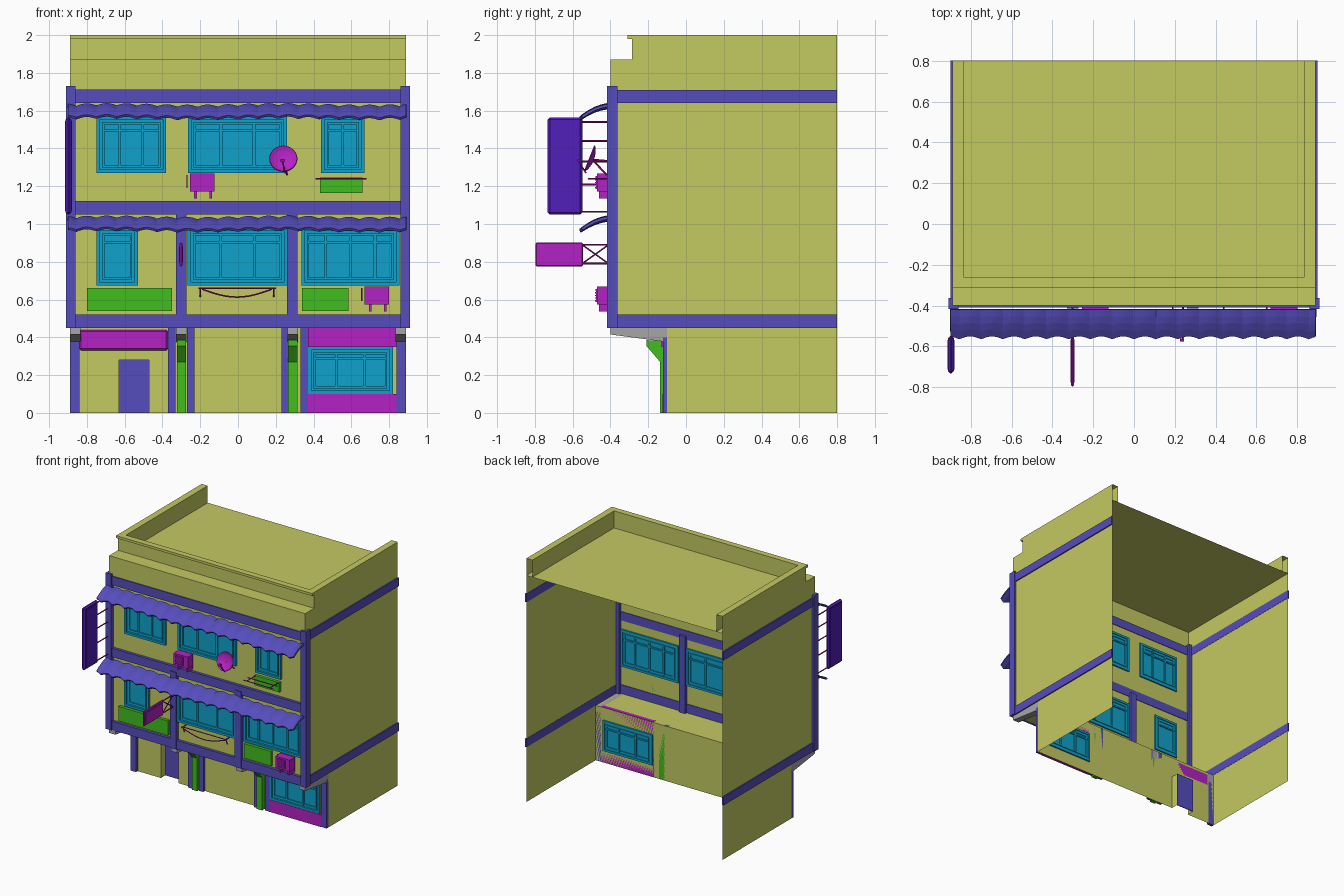
import bpy, bmesh, math
from mathutils import Vector

old = bpy.data.objects.get("Cube")
if old:
    bpy.data.objects.remove(old, do_unlink=True)


def material(name, r, g, b):
    m = bpy.data.materials.new(name)
    m.use_nodes = True
    color = (r, g, b, 1)
    m.diffuse_color = color
    m.node_tree.nodes["Principled BSDF"].inputs["Base Color"].default_value = color
    return m


wall_yellow = material("wall yellow", .55, .585, .12)
trim_blue = material("trim blue", .093, .075, .51)
window_cyan = material("window cyan", .005, .365, .6)
panel_green = material("panel green", .054, .51, .013)
magenta = material("magenta", .456, .016, .55)
rail_plum = material("rail plum", .33, .007, .25)
sign_purple = material("sign purple", .083, .013, .48)
bracket_grey = material("bracket grey", .38, .38, .38)


class Part:
    """Collects simple solids in one mesh and turns them into an object."""

    def __init__(self):
        self.bm = bmesh.new()

    def face(self, *points):
        self.bm.faces.new([self.bm.verts.new(p) for p in points])

    def box(self, x0, x1, y0, y1, z0, z1):
        verts = bmesh.ops.create_cube(self.bm, size=1)["verts"]
        for v in verts:
            v.co = ((x0 + x1) / 2 + v.co.x * (x1 - x0),
                    (y0 + y1) / 2 + v.co.y * (y1 - y0),
                    (z0 + z1) / 2 + v.co.z * (z1 - z0))
        return self

    def rod(self, a, b, radius=.004):
        a, b = Vector(a), Vector(b)
        verts = bmesh.ops.create_cone(self.bm, cap_ends=True, segments=6, radius1=radius,
                                      radius2=radius, depth=(b - a).length)["verts"]
        turn = (b - a).to_track_quat('Z', 'Y')
        for v in verts:
            v.co = turn @ v.co + (a + b) / 2
        return self

    def prism(self, x0, x1, outline):
        rings = [[self.bm.verts.new((x, y, z)) for y, z in outline] for x in (x0, x1)]
        for ring in rings:
            self.bm.faces.new(ring)
        for i in range(len(outline)):
            a, b = rings
            self.bm.faces.new((a[i - 1], a[i], b[i], b[i - 1]))
        return self

    def make(self, name, mat, bevel=0):
        bmesh.ops.remove_doubles(self.bm, verts=self.bm.verts, dist=.00001)
        bmesh.ops.recalc_face_normals(self.bm, faces=self.bm.faces)
        mesh = bpy.data.meshes.new(name)
        self.bm.to_mesh(mesh)
        self.bm.free()
        mesh.materials.append(mat)
        ob = bpy.data.objects.new(name, mesh)
        bpy.context.collection.objects.link(ob)
        if bevel:
            mod = ob.modifiers.new("bevel", 'BEVEL')
            mod.width = bevel
        return ob


# Main dimensions
side, back, shop, front = .89, .8, -.1, -.385
floor, roof, top = .45, 1.86, 2

# Building shell: thin walls, open at the back and underneath
shell = Part()
path = [(shop, 0), (shop, floor), (front, floor), (front, 1.71), (-.4, 1.71), (-.4, 1.87),
        (-.285, 1.87), (-.285, 1.98), (-.31, 1.98), (-.31, top)]
for x in (-side, side):
    shell.face(*[(x, y, z) for y, z in path], (x, back, top), (x, back, 0))
for (y0, z0), (y1, z1) in list(zip(path, path[1:]))[1:]:
    shell.face((-side, y0, z0), (side, y0, z0), (side, y1, z1), (-side, y1, z1))
shell.face((-side, -.4, roof), (side, -.4, roof), (side, back, roof), (-side, back, roof))
# Parapet coping and inner faces
inner, lip = .835, -.26
shell.face((-side, -.31, top), (side, -.31, top), (side, lip, top), (-side, lip, top))
shell.face((-inner, lip, roof), (inner, lip, roof), (inner, lip, top), (-inner, lip, top))
for s in (-1, 1):
    shell.face((s * inner, lip, top), (s * side, lip, top), (s * side, back, top), (s * inner, back, top))
    shell.face((s * inner, lip, roof), (s * inner, lip, top), (s * inner, back, top), (s * inner, back, roof))
# Shop wall around the recessed doorway
d0, d1, dz, dy = -.63, -.47, .28, -.04
for x0, x1, z0 in ((-side, d0, 0), (d0, d1, dz), (d1, side, 0)):
    shell.face((x0, shop, z0), (x1, shop, z0), (x1, shop, floor), (x0, shop, floor))
for x in (d0, d1):
    shell.face((x, shop, 0), (x, dy, 0), (x, dy, dz), (x, shop, dz))
shell.face((d0, shop, dz), (d1, shop, dz), (d1, dy, dz), (d0, dy, dz))
shell.make("building_shell", wall_yellow)
Part().box(d0, d1, dy - .003, dy + .003, 0, dz).make("shop_door", trim_blue)

# Beams on the front and both sides
for label, z in (("lower", floor), ("middle", 1.05), ("upper", 1.64)):
    beam = Part().box(-.87, .87, -.408, -.38, z, z + .072)
    if label != "middle":
        for s in (-1, 1):
            beam.box(s * .888, s * .9, -.37, back, z, z + .07)
    beam.make(label + "_beam", trim_blue)

# Columns: corners, first floor, and shop front
columns = Part()
for s in (-1, 1):
    columns.box(s * .86, s * .91, -.417, -.362, floor, 1.73)
    columns.box(s * .84, s * side, -.122, shop, 0, .4)
    columns.box(s * .33, s * .37, -.122, shop, 0, floor)
    columns.box(s * .23, s * .27, -.122, shop, 0, floor)
for x in (-.3, .288):
    columns.box(x - .028, x + .028, -.415, -.36, floor, 1.08)
columns.make("columns", trim_blue)

# Sloping brackets under the overhang, green pilasters beneath the middle ones
for label, x in (("right_end", -.862), ("right", -.3), ("left", .29), ("left_end", .862)):
    wedge = [(-.4, floor), (-.4, .415), (shop, .375), (shop, floor)]
    Part().prism(x - .028, x + .028, wedge).make(label + "_bracket", bracket_grey)
    if "end" not in label:
        pilaster = [(shop, 0), (-.137, 0), (-.137, .27), (-.21, .355), (-.21, .385), (shop, .38)]
        Part().prism(x - .024, x + .024, pilaster).make(label + "_pilaster", panel_green)


# Windows: pane, raised outer frame, transom and mullions
def window(name, x0, x1, z0, z1, panes, y=front):
    w = Part().box(x0, x1, y - .006, y + .006, z0, z1)
    for inset, width, out in ((0, .018, .022), (.03, .012, .014)):
        a, b, c, d = x0 + inset, x1 - inset, z0 + inset, z1 - inset
        for p, q in ((a, a + width), (b - width, b)):
            w.box(p, q, y - out, y + .012, c, d)
        for p, q in ((c, c + width), (d - width, d)):
            w.box(a, b, y - out, y + .012, p, q)
    bar = z1 - .25 * (z1 - z0)
    w.box(x0 + .03, x1 - .03, y - .015, y + .015, bar - .006, bar + .006)
    for i in range(1, panes):
        x = x0 + (x1 - x0) * i / panes
        w.box(x - .007, x + .007, y - .015, y + .015, z0 + .03, z1 - .03)
    w.make(name, window_cyan)


for name, x0, x1, panes in (("upper_right_window", -.75, -.38, 3), ("upper_middle_window", -.265, .26, 3),
                            ("upper_left_window", .44, .67, 2)):
    window(name, x0, x1, 1.27, 1.57, panes)
for name, x0, x1, panes in (("lower_right_window", -.75, -.53, 1), ("lower_middle_window", -.268, .262, 3),
                            ("lower_left_window", .335, .855, 4)):
    window(name, x0, x1, .675, .98, panes)
window("shop_window", .37, .82, .1, .35, 3, shop)

# Shop front panels
Part().box(-.84, -.37, -.135, shop, .33, .44).make("right_shutter_box", magenta, .01)
Part().box(.37, .84, -.13, shop, .35, .453).make("left_shutter_box", magenta)
Part().box(.37, .84, -.125, shop, 0, .1).make("shop_window_base", magenta)

# Green panels below windows
for name, x0, x1, z0, z1 in (("long_panel", -.8, -.35, .54, .66), ("short_panel", .34, .585, .54, .66),
                             ("upper_panel", .435, .66, 1.165, 1.245)):
    Part().box(x0, x1, -.408, front, z0, z1).make(name, panel_green)


# Corrugated awnings
def awning(name, z):
    bm, columns, rows = bmesh.new(), 160, 4
    grid = []
    for i in range(columns + 1):
        x = -.9 + 1.79 * i / columns
        wave = abs(math.sin(x * math.pi / .107)) - .5
        drift = math.sin(x * 7) * .004
        line = []
        for j in range(rows + 1):
            t = j / rows
            line.append(bm.verts.new((x, -.42 - t * (.138 - .014 * wave),
                                      z - .06 * t + .012 * wave + drift + .01 * math.sin(t * math.pi))))
        grid.append(line)
    for a, b in zip(grid, grid[1:]):
        for j in range(rows):
            bm.faces.new((a[j], a[j + 1], b[j + 1], b[j]))
    part = Part()
    part.bm.free()
    part.bm = bm
    ob = part.make(name, trim_blue)
    ob.modifiers.new("thickness", 'SOLIDIFY').thickness = .014


awning("lower_awning", 1.035)
awning("upper_awning", 1.63)

# Air conditioners with a grille, side pipe and wall feet
for label, x, z in (("upper", -.2, 1.22), ("lower", .725, .622)):
    unit = Part().box(x - .055, x + .075, -.472, -.405, z - .048, z + .048)
    unit.box(x - .04, x + .035, -.477, -.47, z - .035, z + .035)
    for i in range(5):
        h = z - .028 + i * .014
        unit.box(x - .035, x + .03, -.481, -.475, h - .003, h + .003)
    for foot in (-.025, .055):
        unit.box(x + foot - .007, x + foot + .007, -.46, front, z - .085, z - .045)
    unit.rod((x - .07, -.42, z - .03), (x - .07, -.42, z + .04))
    unit.make(label + "_air_conditioner", magenta)

# Satellite dish, tilted upward, with its arm and feed
dish = Part()
hub = Vector((.24, -.495, 1.34))
aim = Vector((0, -.93, .37)).to_track_quat('Z', 'Y')
rings = [[dish.bm.verts.new(hub + aim @ Vector((r * math.cos(a), r * math.sin(a), h)))
          for a in (math.tau * i / 24 for i in range(24))] for r, h in ((.02, 0), (.05, .008), (.072, .02))]
dish.bm.faces.new(rings[0])
for a, b in zip(rings, rings[1:]):
    for i in range(24):
        dish.bm.faces.new((a[i - 1], a[i], b[i], b[i - 1]))
dish.make("satellite_dish", magenta).modifiers.new("thickness", 'SOLIDIFY').thickness = .006
arm = Part().rod(hub, (.24, front, 1.33), .006).rod(hub, (.26, -.42, 1.26), .005)
arm.rod((.25, -.53, 1.27), (.235, -.57, 1.335)).box(.225, .245, -.575, -.56, 1.327, 1.345)
arm.make("dish_arm", rail_plum)

# Drying rail over the upper panel
rail = Part()
for y in (-.515, -.46):
    rail.rod((.41, y, 1.24), (.68, y, 1.24))
for x in (.44, .65):
    rail.rod((x, front, 1.24), (x, -.52, 1.24))
rail.make("drying_rail", rail_plum)

# Washing line: straight bar with a sagging cord
line = Part().rod((-.21, -.43, .66), (.2, -.43, .66))
cord = [(-.19 + .37 * i / 12, -.44, .655 - .042 * math.sin(math.pi * i / 12)) for i in range(13)]
for a, b in zip(cord, cord[1:]):
    line.rod(a, b)
for x in (-.2, .19):
    line.rod((x, front, .66), (x, -.45, .66)).rod((x, -.43, .66), (x, -.41, .615))
line.make("washing_line", rail_plum)


# Projecting signs: framed board held by wall rods
def sign(name, x, half, y0, y1, z0, z1, mat, edge):
    Part().box(x - half, x + half, y0, y1, z0, z1).make(name + "_board", mat, edge)
    trim = Part().box(x - half - .003, x + half + .003, y0 + .02, y1 - .02, z0 + .02, z1 - .02)
    trim.make(name + "_panel", mat)


sign("tall_sign", -.897, .015, -.732, -.548, 1.05, 1.565, sign_purple, .012)
sign("small_sign", -.302, .007, -.797, -.545, .775, .902, magenta, .006)
holder = Part()
for z in (1.54, 1.44, 1.33, 1.21, 1.065):
    holder.rod((-.895, -.55, z), (-.895, -.4, z), .005)
for z in (.89, .79):
    holder.rod((-.302, -.55, z), (-.302, -.4, z), .005)
    holder.rod((-.302, -.55, z), (-.302, -.41, 1.68 - z))
holder.make("sign_holders", rail_plum)
